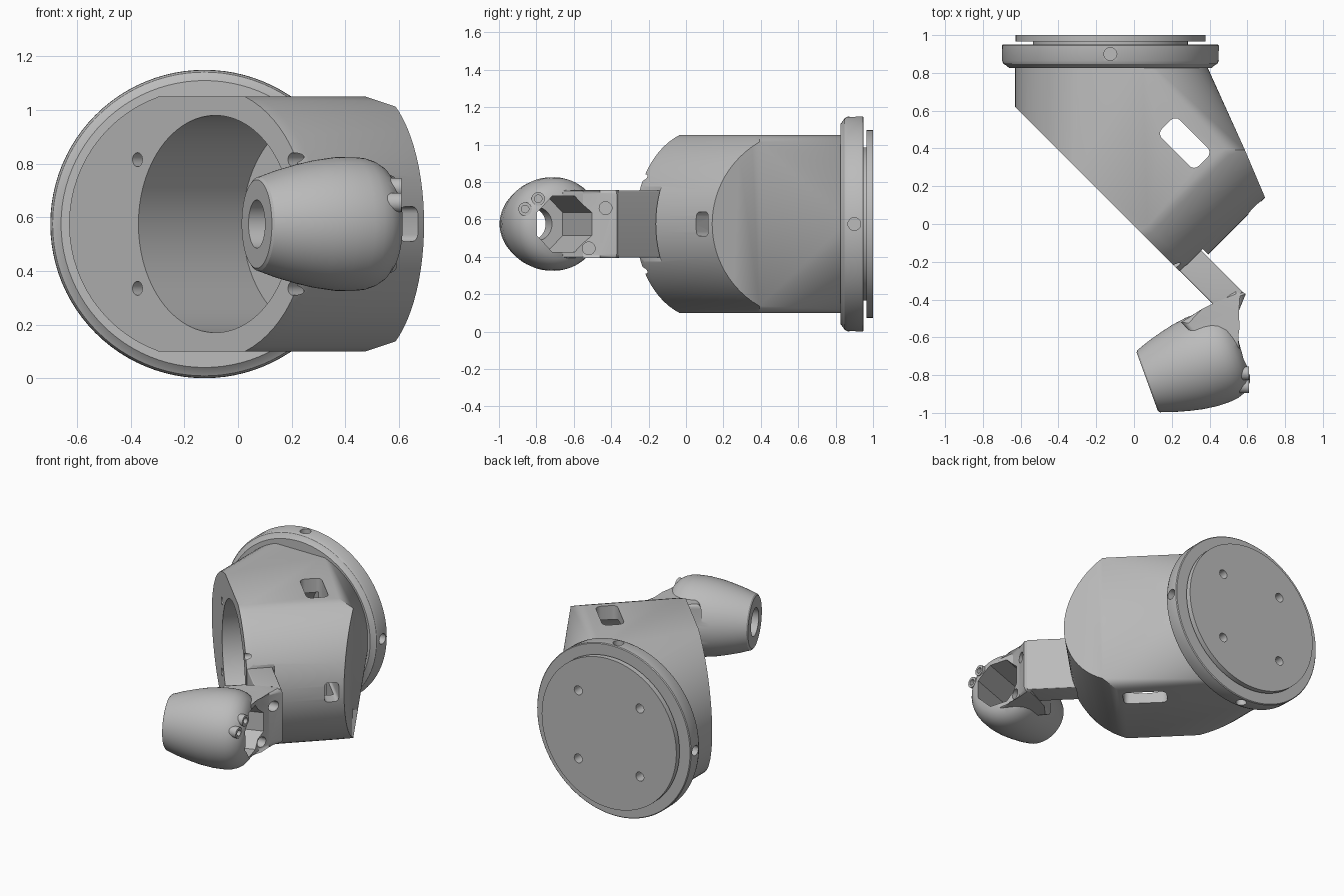
import bpy, bmesh, math
from mathutils import Matrix, Vector

if "Cube" in bpy.data.objects:
    bpy.data.objects.remove(bpy.data.objects["Cube"], do_unlink=True)

grey = bpy.data.materials.new("plain_grey")
grey.use_nodes = True
grey.diffuse_color = (0.5, 0.5, 0.5, 1)
grey.node_tree.nodes["Principled BSDF"].inputs["Base Color"].default_value = (0.5, 0.5, 0.5, 1)

R45 = math.sqrt(0.5)
ZC = 0.575                                       # height of the symmetry plane
# Local frames: housing (x sideways, y along bore), head (x along axis)
HOUSING = Matrix.Translation((-0.085, 0.075, ZC)) @ Matrix.Rotation(math.radians(-45), 4, 'Z')
HEAD = Matrix.Translation((0.07, -0.835, ZC)) @ Matrix.Rotation(math.radians(20), 4, 'Z')
FLANGE = Matrix.Translation((-0.125, 0, ZC))
WORLD = Matrix.Identity(4)
ALONG_X = Matrix.Rotation(math.radians(90), 4, 'Y')
ALONG_Y = Matrix.Rotation(math.radians(-90), 4, 'X')


def make(name, bm, matrix):
    """Turn a bmesh into an object placed by a matrix."""
    bmesh.ops.transform(bm, matrix=matrix, verts=bm.verts)
    bmesh.ops.recalc_face_normals(bm, faces=bm.faces)
    me = bpy.data.meshes.new(name)
    bm.to_mesh(me)
    bm.free()
    me.materials.append(grey)
    ob = bpy.data.objects.new(name, me)
    bpy.context.collection.objects.link(ob)
    return ob


def lathe(name, profile, matrix, seg=64):
    """Revolve (radius, height) points round local z; the ends lie on the axis."""
    bm = bmesh.new()
    rings = [[bm.verts.new((r * math.cos(2 * math.pi * i / seg), r * math.sin(2 * math.pi * i / seg), h))
              for i in range(seg)] for r, h in profile]
    for a, b in zip(rings, rings[1:]):
        for i in range(seg):
            j = (i + 1) % seg
            bm.faces.new((a[i], a[j], b[j], b[i]))
    bm.faces.new(rings[0])
    bm.faces.new(rings[-1])
    return make(name, bm, matrix)


def rod(name, p, q, r, frame=WORLD, seg=24):
    """Cylinder between two points of a frame."""
    p, q = Vector(p), Vector(q)
    d = q - p
    turn = Vector((0, 0, 1)).rotation_difference(d).to_matrix().to_4x4()
    return lathe(name, [(r, 0), (r, d.length)], frame @ Matrix.Translation(p) @ turn, seg)


def prism(name, pts, z0, z1, matrix, corner=0.0, edge=0.0):
    """Extruded outline with rounded corners and softened rims."""
    bm = bmesh.new()
    lo = [bm.verts.new((x, y, z0)) for x, y in pts]
    hi = [bm.verts.new((x, y, z1)) for x, y in pts]
    bm.faces.new(lo)
    bm.faces.new(hi)
    for i in range(len(pts)):
        j = (i + 1) % len(pts)
        bm.faces.new((lo[i], lo[j], hi[j], hi[i]))
    for size, upright in ((corner, True), (edge, False)):
        if size:
            es = [e for e in bm.edges if (abs(e.verts[0].co.z - e.verts[1].co.z) > 1e-4) == upright]
            bmesh.ops.bevel(bm, geom=es, offset=size, segments=4, profile=0.5, affect='EDGES')
    return make(name, bm, matrix)


def rect(x0, x1, y0, y1):
    return [(x0, y0), (x1, y0), (x1, y1), (x0, y1)]


def boolean(ob, tools, op='DIFFERENCE'):
    """Apply each tool to the object, then remove it."""
    bpy.context.view_layer.objects.active = ob
    for t in tools:
        t.hide_render = True
        m = ob.modifiers.new("cut", 'BOOLEAN')
        m.operation, m.solver, m.object = op, 'EXACT', t
        bpy.ops.object.modifier_apply(modifier=m.name)
        bpy.data.objects.remove(t, do_unlink=True)


def smooth(ob, angle=28):
    bpy.ops.object.select_all(action='DESELECT')
    ob.select_set(True)
    bpy.context.view_layer.objects.active = ob
    bpy.ops.object.shade_smooth_by_angle(angle=math.radians(angle))


# Elbow body: hull of a flat-sided tube along y and a second one turned 45 degrees
FLAT, RAD, N = 0.475, 0.505, 28
bm = bmesh.new()
for i in range(N + 1):
    a = math.asin(FLAT / RAD) * (2 * i / N - 1)
    dx, dz = RAD * math.cos(a), RAD * math.sin(a)
    left = -0.125 - dx
    for p in ((left, 0.85), (left, -0.01 - left), (-0.125 + dx, 0.85)):
        bm.verts.new((p[0], p[1], ZC + dz))
    end = 0.622 if abs(dz) > 0.445 else 0.801 - 0.4046 * dx
    for side, t in ((dx - 0.015, 0), (dx, 0.05), (dx, end)):
        bm.verts.new(HOUSING @ Vector((side, t, dz)))
bmesh.ops.convex_hull(bm, input=bm.verts)
bmesh.ops.delete(bm, geom=[v for v in bm.verts if not v.link_faces], context='VERTS')
bmesh.ops.dissolve_limit(bm, angle_limit=math.radians(0.8), verts=bm.verts, edges=bm.edges)
body = make("elbow_body", bm, WORLD)

cuts = [
    rod("bore", (0, -0.1, 0), (0, 0.55, 0), 0.405, HOUSING, 72),
    prism("window", rect(-0.138, 0.138, 0.432, 0.568), -0.7, 0.7, HOUSING, 0.035),
    prism("side_slot", rect(-0.065, 0.065, 0.475, 0.565), 0.2, 0.7, HOUSING @ ALONG_X, 0.025),
    prism("arm_notch", rect(0.46, 0.7, -0.1, 0.17), -0.2, 0.2, HOUSING),
]
for sx in (-1, 1):
    for sz in (-1, 1):
        p = (sx * 0.41, sz * 0.24)
        cuts.append(rod("face_screw_hole", (p[0], -0.05, p[1]), (p[0], 0.08, p[1]), 0.026, HOUSING))
boolean(body, cuts)
smooth(body)

# Mounting flange: rounded rim, groove and back plate
flange = lathe("mounting_flange", [
    (0.535, 0.825), (0.552, 0.84), (0.566, 0.848), (0.574, 0.865), (0.575, 0.945), (0.57, 0.95),
    (0.41, 0.95), (0.41, 0.965), (0.503, 0.965), (0.503, 1.0)], FLANGE @ ALONG_Y, 96)
cuts = []
for i in range(4):
    a = i * math.pi / 2
    c, s = math.cos(a), math.sin(a)
    cuts.append(rod("rim_hole", (0.5 * c, 0.9, 0.5 * s), (0.65 * c, 0.9, 0.65 * s), 0.034, FLANGE))
for sx in (-0.23, 0.23):
    for sz in (-0.23, 0.23):
        cuts.append(rod("plate_hole", (sx, 0.93, sz), (sx, 1.1, sz), 0.03, FLANGE))
boolean(flange, cuts)
smooth(flange)

# Arm plate reaching out of the notch
arm = prism("arm", rect(0.42, 0.775, 0.003, 0.16), -0.18, 0.18, HOUSING, 0.0, 0.008)
boolean(arm, [rod("arm_hole", (0.45, -0.43, 0.66), (0.7, -0.43, 0.66), 0.034)])
smooth(arm)

# Tapered head with its neck
head = lathe("head", [
    (0.165, 0.0), (0.175, 0.008), (0.20, 0.08), (0.222, 0.16), (0.238, 0.23), (0.249, 0.31),
    (0.25, 0.38), (0.246, 0.42), (0.235, 0.455), (0.215, 0.487), (0.185, 0.512), (0.145, 0.526)],
    HEAD @ ALONG_X, 72)
neck = prism("neck", [(0.25, -0.52), (0.36, -0.45), (0.43, -0.415), (0.54, -0.34), (0.592, -0.37),
                      (0.555, -0.46), (0.533, -0.55), (0.565, -0.66), (0.40, -0.68)],
             ZC - 0.183, ZC + 0.183, WORLD, 0.0, 0.025)
boolean(head, [neck], 'UNION')

# Screw bosses on the rear of the head
SCREWS = ((-0.86, 0.655), (-0.79, 0.71))
boolean(head, [rod("boss", (0.45, y, z), (0.61, y, z), 0.036) for y, z in SCREWS], 'UNION')

# Rear pocket, front lens hole and screw holes
pocket = rod("pocket", (0.10, 0, 0), (0.75, 0, 0), 0.162, HEAD @ Matrix.Rotation(math.pi / 8, 4, 'X'), 8)
cuts = [pocket, rod("lens_hole", (-0.1, 0, 0), (0.3, 0, 0), 0.09, HEAD, 40)]
cuts += [rod("screw_hole", (0.57, y, z), (0.75, y, z), 0.02) for y, z in SCREWS]
cuts += [rod("neck_hole", (0.47, y, z), (0.75, y, z), 0.034) for y, z in ((-0.43, 0.66), (-0.52, 0.445))]
boolean(head, cuts)
smooth(head)
